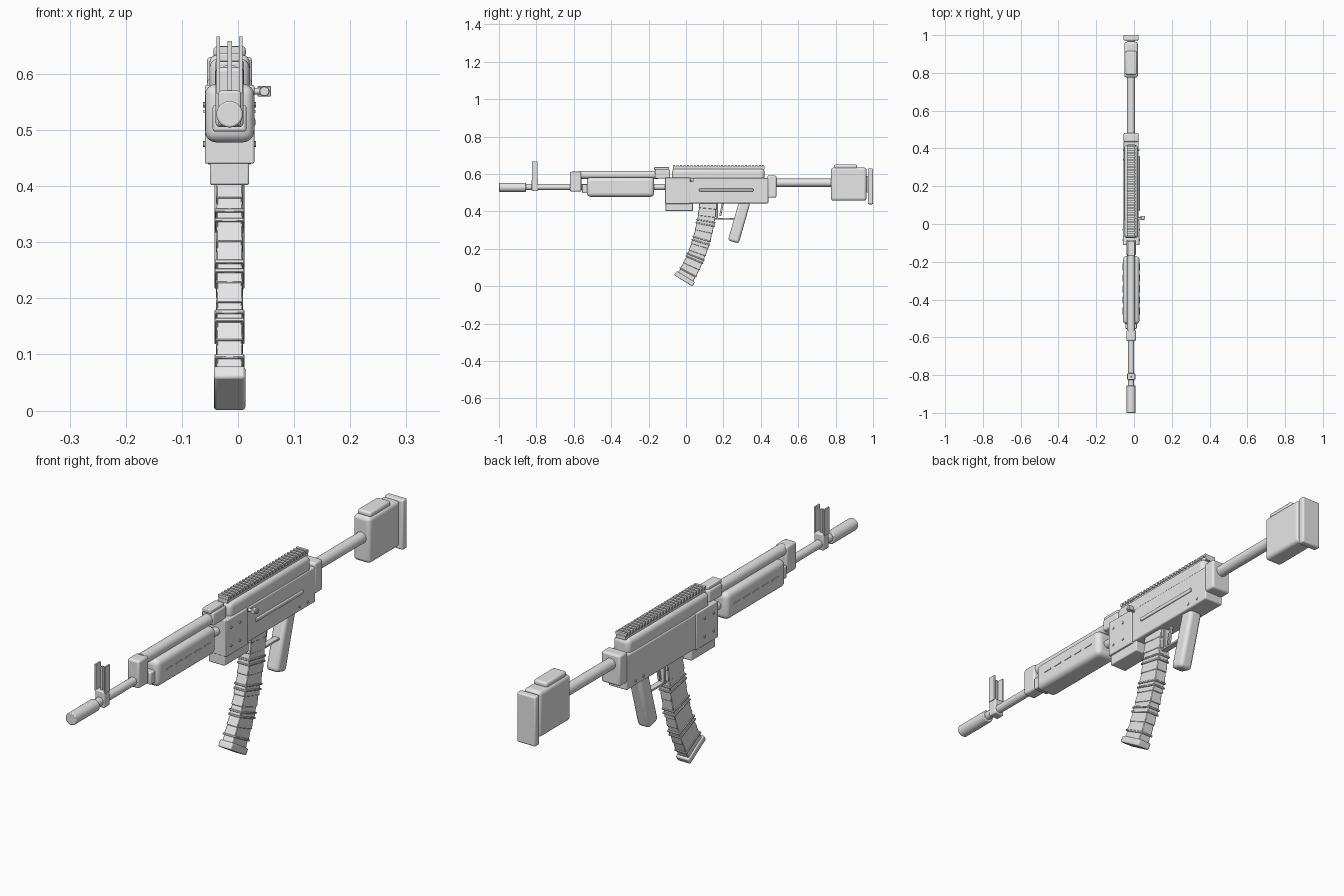
import bpy, bmesh, math
from mathutils import Vector, Matrix

if "Cube" in bpy.data.objects:
    bpy.data.objects.remove(bpy.data.objects["Cube"])

CX = -0.015  # centre plane of the body
grey = bpy.data.materials.new("light_grey")
grey.diffuse_color = (0.8, 0.8, 0.8, 1)
grey.use_nodes = True
grey.node_tree.nodes["Principled BSDF"].inputs["Base Color"].default_value = grey.diffuse_color


def finish(bm, name, bevel=0.0, segs=3):
    me = bpy.data.meshes.new(name)
    bm.to_mesh(me)
    bm.free()
    ob = bpy.data.objects.new(name, me)
    bpy.context.collection.objects.link(ob)
    me.materials.append(grey)
    if bevel:
        m = ob.modifiers.new("bevel", 'BEVEL')
        m.width, m.segments, m.limit_method = bevel, segs, 'ANGLE'
        m.angle_limit = math.radians(40)
    bpy.ops.object.select_all(action='DESELECT')
    ob.select_set(True)
    bpy.context.view_layer.objects.active = ob
    bpy.ops.object.shade_smooth_by_angle(angle=math.radians(35))
    return ob


def add_box(bm, c, size, tilt=0.0, top=1.0):
    """Box with optional tilt about x and a narrower top."""
    vs = bmesh.ops.create_cube(bm, size=1)['verts']
    for v in vs:
        if v.co.z > 0:
            v.co.x *= top
            v.co.y *= top
    mat = Matrix.Translation(c) @ Matrix.Rotation(tilt, 4, 'X') @ Matrix.Diagonal((*size, 1))
    bmesh.ops.transform(bm, matrix=mat, verts=vs)


def block(name, w, y, z, bevel=0.0, x=CX, segs=3):
    bm = bmesh.new()
    add_box(bm, (x, sum(y) / 2, sum(z) / 2), (w, y[1] - y[0], z[1] - z[0]))
    return finish(bm, name, bevel, segs)


def add_rod(bm, a, b, r, n=24):
    a, b = Vector(a), Vector(b)
    d = b - a
    mat = Matrix.Translation((a + b) / 2) @ d.to_track_quat('Z', 'Y').to_matrix().to_4x4()
    bmesh.ops.create_cone(bm, cap_ends=True, segments=n, radius1=r, radius2=r,
                          depth=d.length, matrix=mat)


def rod(name, y, z, r, bevel=0.0):
    bm = bmesh.new()
    add_rod(bm, (CX, y[0], z), (CX, y[1], z), r)
    return finish(bm, name, bevel, 2)


# Front tubes and front sight
rod("muzzle", (-1.0, -0.855), 0.528, 0.0235, 0.003)
rod("barrel", (-0.87, -0.05), 0.53, 0.016)
block("sight_base", 0.04, (-0.825, -0.79), (0.508, 0.57), 0.004)
for side in (-1, 1):
    block("sight_ear", 0.006, (-0.823, -0.793), (0.565, 0.667), x=CX + side * 0.02)
block("sight_post", 0.008, (-0.812, -0.804), (0.565, 0.659))
block("gas_block", 0.05, (-0.62, -0.56), (0.505, 0.612), 0.008)
rod("gas_tube", (-0.57, -0.15), 0.595, 0.0215)

# Handguard with raised side strips
block("handguard", 0.088, (-0.53, -0.17), (0.478, 0.582), 0.02, segs=4)
block("handguard_cap", 0.06, (-0.555, -0.51), (0.497, 0.545), 0.005)
bm = bmesh.new()
for side in (-1, 1):
    for i in range(5):
        add_box(bm, (CX + side * 0.044, -0.46 + i * 0.058, 0.533), (0.005, 0.036, 0.005))
finish(bm, "handguard_strips")
block("rear_sight_block", 0.052, (-0.165, -0.085), (0.575, 0.625), 0.007)
block("rear_sight_leaf", 0.038, (-0.17, -0.09), (0.622, 0.637), 0.003)

# Receiver body and its front side plates
block("receiver", 0.08, (-0.105, 0.44), (0.443, 0.578), 0.005)
block("receiver_front_plates", 0.088, (-0.112, 0.02), (0.44, 0.58), 0.003)
block("lower_front_block", 0.07, (-0.11, 0.037), (0.402, 0.45), 0.004)
block("top_cover", 0.072, (-0.075, 0.42), (0.56, 0.628), 0.018, segs=4)
block("rear_block", 0.08, (0.435, 0.483), (0.473, 0.592), 0.008)
block("side_bar", 0.008, (0.07, 0.36), (0.507, 0.521), 0.003, x=CX + 0.042)

# Rivets on both sides
bm = bmesh.new()
for side in (-1, 1):
    spots = [(-0.085, 0.475, 0.043), (-0.085, 0.545, 0.043), (-0.03, 0.475, 0.043),
             (-0.03, 0.545, 0.043), (0.34, 0.462, 0.039), (0.39, 0.462, 0.039)]
    for y, z, d in spots:
        add_rod(bm, (CX + side * d, y, z), (CX + side * (d + 0.004), y, z), 0.005, 10)
finish(bm, "rivets")

# Toothed top rail
bm = bmesh.new()
add_box(bm, (CX, 0.175, 0.632), (0.04, 0.49, 0.014))
for i in range(27):
    add_box(bm, (CX, -0.063 + i * 0.0183, 0.643), (0.046, 0.0105, 0.012))
finish(bm, "top_rail")

# Charging handle on the right side
bm = bmesh.new()
add_rod(bm, (0.01, 0.03, 0.569), (0.045, 0.03, 0.569), 0.006, 12)
add_box(bm, (0.047, 0.037, 0.569), (0.024, 0.012, 0.018))
add_rod(bm, (0.047, 0.022, 0.569), (0.047, 0.042, 0.569), 0.009, 12)
finish(bm, "charging_handle", 0.001, 1)

# Stock
rod("stock_tube", (0.47, 0.79), 0.553, 0.0215)
block("stock_body", 0.072, (0.775, 0.965), (0.457, 0.634), 0.014, segs=4)
block("cheek_pad", 0.058, (0.79, 0.915), (0.628, 0.65), 0.008)
block("stock_link", 0.04, (0.95, 0.98), (0.5, 0.59))
block("butt_plate", 0.08, (0.972, 1.0), (0.438, 0.63), 0.006)

# Slanted hand grip
bm = bmesh.new()
add_box(bm, (CX, 0.284, 0.345), (0.054, 0.06, 0.225), tilt=-0.28)
finish(bm, "grip", 0.014, 4)

# Trigger and guard
bm = bmesh.new()
add_box(bm, (CX, 0.215, 0.361), (0.024, 0.13, 0.008))
add_box(bm, (CX, 0.168, 0.403), (0.024, 0.008, 0.09))
add_box(bm, (CX, 0.19, 0.412), (0.01, 0.01, 0.075), tilt=-0.2)
finish(bm, "trigger_guard", 0.001, 1)

# Curved magazine of stacked tapered sections with ribs
P = [Vector((CX, 0.120, 0.46)), Vector((CX, 0.102, 0.22)), Vector((CX, -0.008, 0.04))]


def curve(t):
    p = P[0] * (1 - t) ** 2 + P[1] * 2 * t * (1 - t) + P[2] * t * t
    d = (P[1] - P[0]) * (1 - t) + (P[2] - P[1]) * t
    return p, -math.atan2(-d.y, -d.z)


bm = bmesh.new()
N = 11
for i in range(N):
    p, a = curve((i + 0.5) / N)
    length = (curve((i + 1) / N)[0] - curve(i / N)[0]).length
    add_box(bm, p, (0.048, 0.098, length * 1.12), a, 0.92)
finish(bm, "magazine", 0.002, 1)
bm = bmesh.new()
for t in (0.24, 0.28, 0.46, 0.5, 0.69, 0.73, 0.91):
    p, a = curve(t)
    add_box(bm, p, (0.053, 0.104, 0.007), a)
finish(bm, "magazine_ribs", 0.0015, 1)
p, a = curve(1.0)
bm = bmesh.new()
add_box(bm, p, (0.056, 0.114, 0.026), a)
finish(bm, "magazine_base", 0.005, 2)
